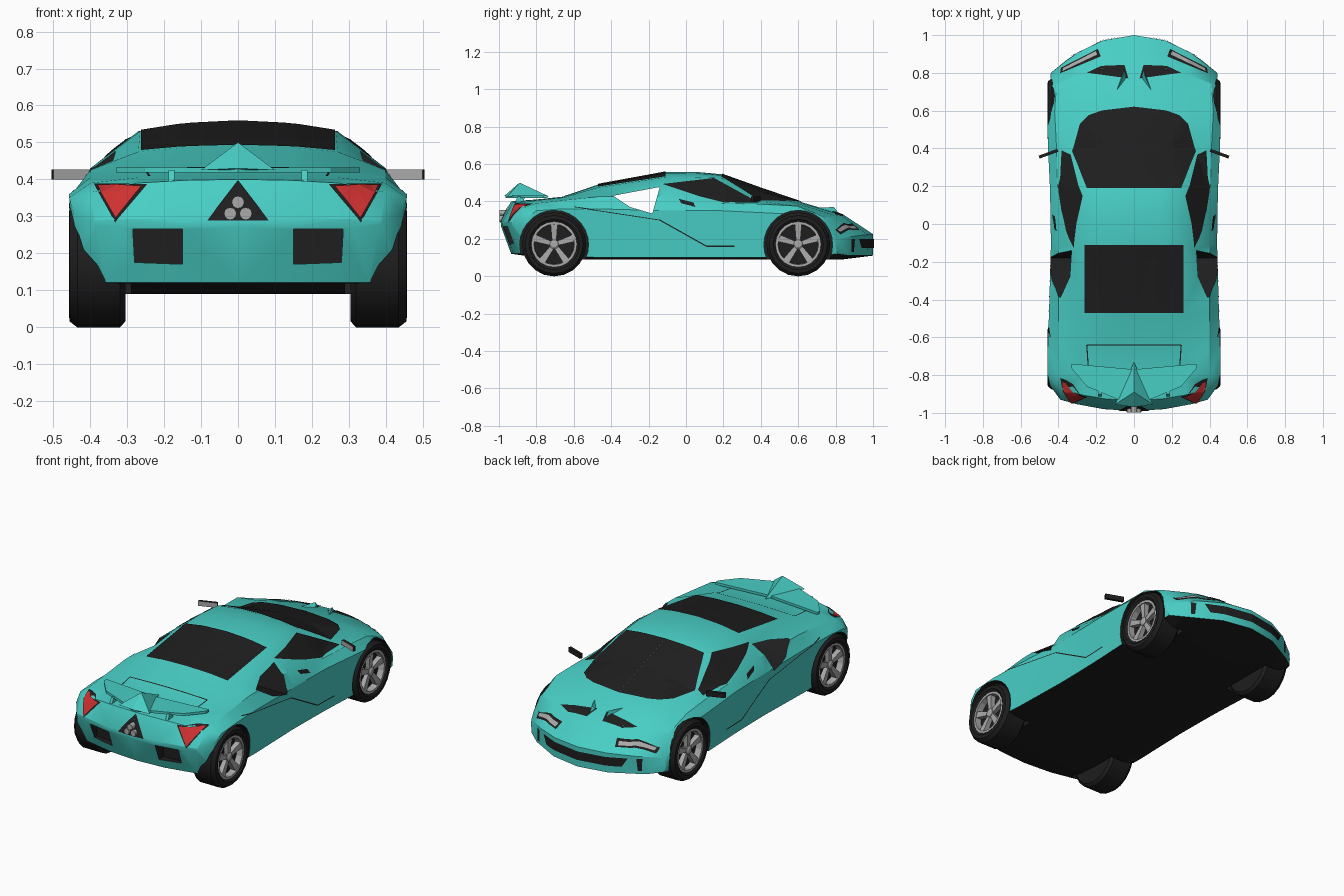
import bpy, bmesh, math
from mathutils import Vector, Matrix
from mathutils.bvhtree import BVHTree

if "Cube" in bpy.data.objects:
    bpy.data.objects.remove(bpy.data.objects["Cube"])

def mat(name, r, g, b):
    m = bpy.data.materials.new(name)
    m.diffuse_color = (r, g, b, 1)
    m.use_nodes = True
    m.node_tree.nodes["Principled BSDF"].inputs["Base Color"].default_value = m.diffuse_color
    return m

TEAL = mat("teal paint", .065, .62, .56)
BLACK = mat("black trim", .013, .013, .013)
GRAY = mat("light metal", .40, .40, .40)
RED = mat("red lamp", .62, .03, .03)

def finish(bm, name, mats, mirror=False, smooth=False):
    me = bpy.data.meshes.new(name)
    bm.to_mesh(me)
    bm.free()
    ob = bpy.data.objects.new(name, me)
    bpy.context.collection.objects.link(ob)
    for m in mats:
        me.materials.append(m)
    if mirror:
        ob.modifiers.new("mirror", 'MIRROR').use_mirror_merge = False
    if smooth:
        bpy.ops.object.select_all(action='DESELECT')
        ob.select_set(True)
        bpy.context.view_layer.objects.active = ob
        bpy.ops.object.shade_smooth_by_angle(angle=math.radians(28))
    return ob

# Body shell: y, sweep, floor z, sill z, half width, shoulder z, belt x, z, roof edge x, z, top z
STATIONS = [
    (-.99, .06, .27, .275, .39, .285, .385, .29, .30, .292, .295),
    (-.935, .08, .12, .17, .445, .31, .40, .365, .27, .39, .40),
    (-.80, 0, .10, .14, .457, .35, .40, .39, .27, .405, .41),
    (-.66, 0, .09, .11, .457, .36, .40, .405, .27, .42, .425),
    (-.47, 0, .09, .10, .45, .36, .40, .425, .27, .475, .49),
    (-.11, 0, .09, .10, .44, .35, .40, .43, .265, .53, .556),
    (.05, 0, .09, .10, .442, .35, .41, .40, .27, .53, .558),
    (.19, 0, .09, .10, .445, .35, .405, .39, .262, .525, .545),
    (.40, 0, .09, .10, .455, .34, .41, .385, .325, .40, .47),
    (.62, .03, .09, .10, .46, .33, .42, .375, .30, .385, .395),
    (.84, .12, .09, .11, .455, .28, .41, .315, .28, .325, .33),
    (1.0, .20, .11, .12, .44, .17, .43, .20, .30, .215, .225),
]
bm = bmesh.new()
rows = []
for y, sw, zb, zl, w, zs, xb, zbelt, xr, zr, zt in STATIONS:
    half = [(0, zt), (.55 * xr, zr + .72 * (zt - zr)), (xr, zr), (xb, zbelt), (w, zs),
            (.975 * w, zl), (.8 * w, zb), (.4 * w, zb), (0, zb)]
    rows.append([bm.verts.new((x, y - math.copysign(sw, y) * (x / w) ** 2, z)) for x, z in half])
for a, b in zip(rows, rows[1:]):
    for i in range(8):
        bm.faces.new((a[i], a[i + 1], b[i + 1], b[i]))
for r in (rows[0], rows[-1]):
    for q in ((0, 1, 7, 8), (1, 2, 6, 7), (2, 3, 5, 6), (3, 4, 5)):
        bm.faces.new([r[i] for i in q])
bmesh.ops.mirror(bm, geom=bm.verts[:] + bm.edges[:] + bm.faces[:], matrix=Matrix.Identity(4),
                 merge_dist=1e-4, axis='X')
bmesh.ops.remove_doubles(bm, verts=bm.verts[:], dist=1e-5)
bmesh.ops.triangulate(bm, faces=bm.faces[:])
bmesh.ops.recalc_face_normals(bm, faces=bm.faces[:])
bm.normal_update()
for f in bm.faces:
    f.material_index = 1 if f.normal.z < -.8 else 0
tree = BVHTree.FromBMesh(bm)
body = finish(bm, "body", [TEAL, BLACK])

# Cutters: wheel arches, side intake tunnel, rear bumper pockets
def prism(name, pts, d0, d1, to3d):
    b = bmesh.new()
    lo = [b.verts.new(to3d(p, d0)) for p in pts]
    hi = [b.verts.new(to3d(p, d1)) for p in pts]
    b.faces.new(lo)
    b.faces.new(hi[::-1])
    for i in range(len(pts)):
        j = (i + 1) % len(pts)
        b.faces.new((lo[i], hi[i], hi[j], lo[j]))
    bmesh.ops.recalc_face_normals(b, faces=b.faces[:])
    return finish(b, name, [BLACK])

ALONG_X = lambda p, d: (d, p[0], p[1])
ALONG_Y = lambda p, d: (p[0], d, p[1])
WHEELS = (-.705, .60)
INTAKE = [(-.39, .43), (-.14, .477), (-.18, .335), (-.30, .37)]
cutters = [prism("intake_cutter", INTAKE, -.6, .6, ALONG_X)]
for s in (-1, 1):
    for cy in WHEELS:
        ring = [(cy + .184 * math.cos(math.tau * k / 28), .168 + .184 * math.sin(math.tau * k / 28))
                for k in range(28)]
        cutters.append(prism("arch_cutter", ring, s * .29, s * .6, ALONG_X))
    pocket = [(s * .15, .17), (s * .28, .175), (s * .285, .265), (s * .15, .265)]
    cutters.append(prism("pocket_cutter", pocket, -1.1, -.90, ALONG_Y))
bpy.context.view_layer.objects.active = body
for c in cutters:
    c.hide_render = True
    m = body.modifiers.new("cut", 'BOOLEAN')
    m.operation, m.object, m.solver, m.material_mode = 'DIFFERENCE', c, 'EXACT', 'TRANSFER'
    bpy.ops.object.modifier_apply(modifier=m.name)
for c in cutters:
    bpy.data.objects.remove(c)
bpy.ops.object.select_all(action='DESELECT')
body.select_set(True)
bpy.ops.object.shade_smooth_by_angle(angle=math.radians(28))

# Thin plates projected onto the shell; drawn for one side and mirrored
VIEWS = {'top': (lambda a, b: (a, b, 2), (0, 0, -1)), 'side': (lambda a, b: (2, a, b), (-1, 0, 0)),
         'rear': (lambda a, b: (a, -2, b), (0, 1, 0)), 'front': (lambda a, b: (a, 2, b), (0, -1, 0))}

def plate(name, view, pts, material, lift=.004):
    to3d, d = VIEWS[view]
    d = Vector(d)
    b = bmesh.new()
    b.faces.new([b.verts.new(to3d(*p)) for p in pts])
    for ax in range(3):
        if abs(d[ax]) < .5:
            for k in range(-25, 26):
                co, no = Vector(), Vector()
                co[ax], no[ax] = k * .04 + .003, 1
                bmesh.ops.bisect_plane(b, geom=b.verts[:] + b.edges[:] + b.faces[:],
                                       plane_co=co, plane_no=no)
    for v in b.verts:
        hit, n, _, _ = tree.ray_cast(v.co, d)
        if hit is None:
            hit, n, _, _ = tree.find_nearest(v.co + d * 1.2)
        v.co = hit + n * lift
    bmesh.ops.triangulate(b, faces=b.faces[:])
    b.normal_update()
    for f in b.faces:
        if f.normal.dot(d) > 0:
            f.normal_flip()
    return finish(b, name, [material], mirror=True)

def seam(name, view, path, w=.003):
    for p, q in zip(path, path[1:]):
        p, q = Vector(p), Vector(q)
        n = (q - p).orthogonal().normalized() * w
        plate(name, view, [p - n, q - n, q + n, p + n], BLACK, .002)

plate("windscreen", 'top', [(0, .19), (.25, .19), (.325, .385), (.285, .53), (.24, .575), (.17, .60), (0, .62)], BLACK)
plate("rear_window", 'top', [(0, -.11), (.262, -.11), (.262, -.47), (0, -.47)], BLACK)
plate("side_window", 'side', [(-.125, .49), (.15, .522), (.39, .39), (.20, .392), (.07, .425)], BLACK)
plate("door_handle", 'side', [(-.04, .412), (.04, .392), (.05, .368), (-.025, .388)], BLACK)
plate("hood_vent", 'top', [(.25, .80), (.17, .835), (.05, .84), (.03, .77)], BLACK)
plate("headlight_frame", 'top', [(.39, .795), (.385, .825), (.19, .925), (.175, .885)], BLACK)
plate("headlight_lamp", 'top', [(.375, .806), (.372, .822), (.20, .912), (.193, .893)], GRAY, .007)
plate("front_grille", 'front', [(0, .15), (.24, .15), (.27, .20), (0, .20)], BLACK)
plate("front_side_slit", 'front', [(.315, .13), (.335, .13), (.335, .2), (.31, .2)], BLACK)
plate("tail_light_frame", 'rear', [(.245, .386), (.39, .386), (.332, .283)], BLACK, .003)
plate("tail_light", 'rear', [(.26, .380), (.38, .380), (.33, .292)], RED, .007)
plate("exhaust_panel", 'rear', [(0, .288), (.083, .288), (0, .396)], BLACK)
seam("door_seam", 'side', [(-.14, .30), (.11, .16), (.26, .16)])
seam("shoulder_seam", 'side', [(-.60, .37), (-.14, .30)], .002)
seam("deck_seam", 'top', [(0, -.64), (.25, -.64), (.24, -.79)])

# Solid small parts
def hull(name, pts, material, mirror=True):
    b = bmesh.new()
    for p in pts:
        b.verts.new(p)
    bmesh.ops.convex_hull(b, input=b.verts[:])
    bmesh.ops.recalc_face_normals(b, faces=b.faces[:])
    return finish(b, name, [material], mirror)

hull("hood_fin", [(.05, .83, .32), (.095, .70, .365), (.033, .775, .34), (.055, .79, .37)], TEAL)
wing = [(0, -.77), (.24, -.78), (.33, -.74), (.33, -.765), (.25, -.86), (0, -.965)]
hull("wing", [(x, y, z) for x, y in wing for z in (.418, .432)], TEAL)
hull("wing_peak", [(0, -.89, .50), (0, -.73, .425), (.1, -.955, .425), (-.1, -.955, .425), (0, -.97, .43)], TEAL, False)
hull("wing_strut", [(x, y, z) for x in (.172, .188) for y, z in
                    ((-.95, .32), (-.90, .32), (-.90, .425), (-.86, .425))], TEAL)

# Door mirrors, glass on the rear face
b = bmesh.new()
bmesh.ops.create_cube(b, size=1, matrix=Matrix.Translation((.453, .372, .413)) @ Matrix.Rotation(-.35, 4, 'Z')
                      @ Matrix.Diagonal((.105, .016, .028, 1)))
b.normal_update()
for f in b.faces:
    f.material_index = 1 if f.normal.y < -.8 else 0
finish(b, "door_mirror", [BLACK, GRAY], True)

# Exhaust pipes
for x, z in ((0, .338), (-.021, .307), (.021, .307)):
    b = bmesh.new()
    bmesh.ops.create_cone(b, cap_ends=True, segments=12, radius1=.017, radius2=.017, depth=.06,
                          matrix=Matrix.Translation((x, -.968, z)) @ Matrix.Rotation(math.pi / 2, 4, 'X'))
    finish(b, "exhaust_pipe", [GRAY])

# Wheels
def lathe(name, prof, cy, material, n=20):
    b = bmesh.new()
    rings = [[b.verts.new((x, cy + r * math.cos(math.tau * k / n), .17 + r * math.sin(math.tau * k / n)))
              for k in range(n)] for r, x in prof]
    for p, q in zip(rings, rings[1:]):
        for k in range(n):
            b.faces.new((p[k], p[k - 1], q[k - 1], q[k]))
    b.faces.new(rings[0])
    b.faces.new(rings[-1])
    bmesh.ops.recalc_face_normals(b, faces=b.faces[:])
    return finish(b, name, [material], True, True)

for cy in WHEELS:
    lathe("tyre", [(.03, .405), (.118, .41), (.121, .448), (.135, .458), (.155, .456), (.171, .435),
                   (.171, .32), (.155, .305), (.03, .305)], cy, BLACK)
    lathe("wheel_hub", [(.024, .41), (.024, .440), (.015, .446)], cy, GRAY)
    b = bmesh.new()
    for k in range(20):
        sec = []
        for j in (k, k + 1):
            t = math.tau * j / 20
            sec.append([b.verts.new((x, cy + r * math.cos(t), .17 + r * math.sin(t)))
                        for r, x in ((.122, .449), (.108, .449), (.106, .412))])
        for i in range(2):
            b.faces.new((sec[0][i], sec[0][i + 1], sec[1][i + 1], sec[1][i]))
    bmesh.ops.remove_doubles(b, verts=b.verts[:], dist=1e-5)
    b.normal_update()
    if sum(f.normal.x for f in b.faces) < 0:
        bmesh.ops.reverse_faces(b, faces=b.faces[:])
    finish(b, "wheel_rim", [GRAY], True)
    for k in range(5):
        t = math.tau * k / 5 + math.pi / 2
        c, s = math.cos(t), math.sin(t)
        hull("wheel_spoke", [(x, cy + r * c - o * s, .17 + r * s + o * c) for r, h, x1 in
                             ((.012, .011, .436), (.11, .019, .444)) for o in (-h, h) for x in (.412, x1)], GRAY)
